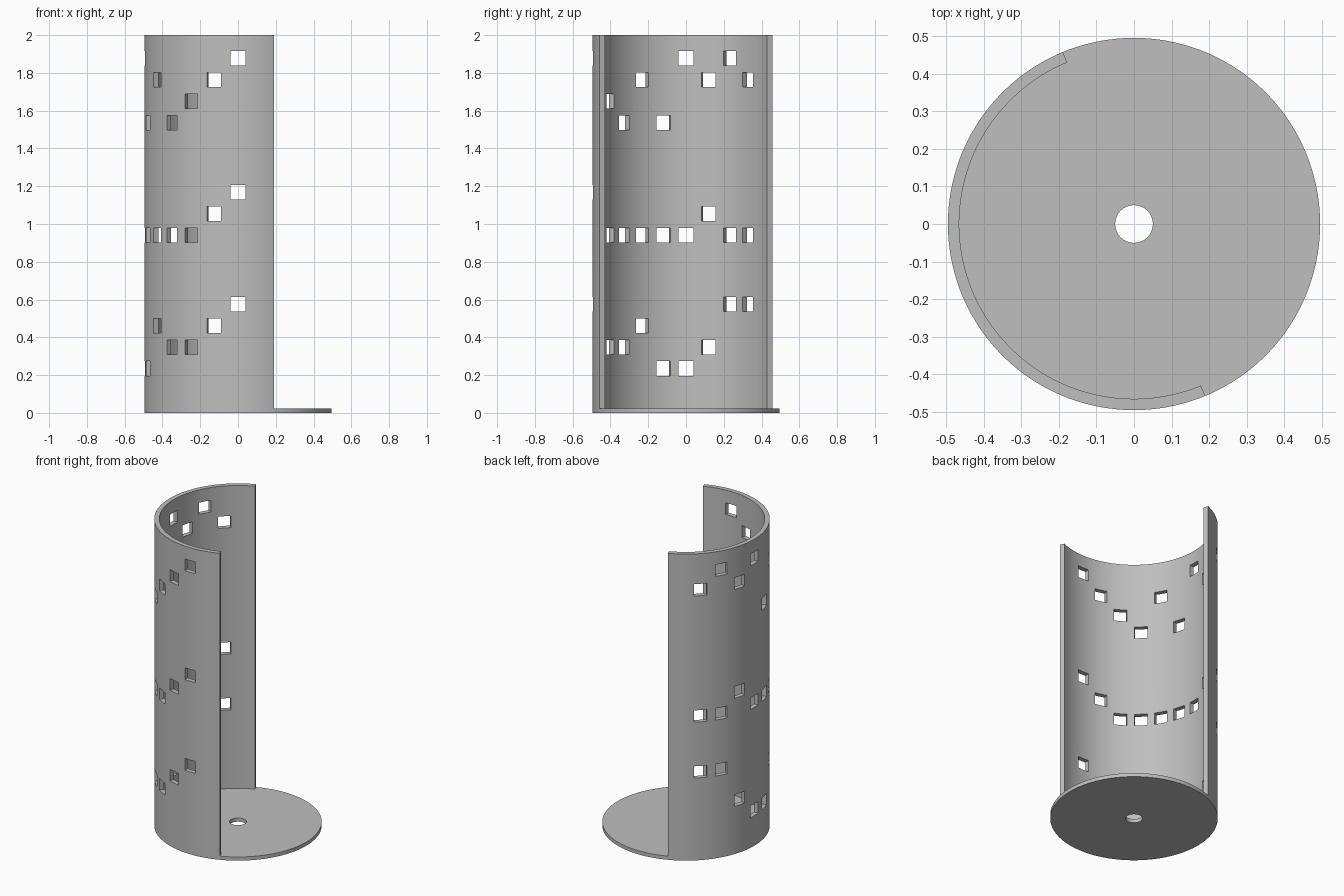
import bpy, bmesh, math
from mathutils import Matrix, Vector

if "Cube" in bpy.data.objects:
    bpy.data.objects.remove(bpy.data.objects["Cube"])

R_OUT, R_IN, R_BORE = 0.495, 0.465, 0.05
HEIGHT, PLATE = 2.0, 0.024
SEG = 192                       # steps in a full turn
PIN = 0.077                     # window size

grey = bpy.data.materials.new("light_grey")
grey.diffuse_color = (0.52, 0.52, 0.52, 1)
grey.use_nodes = True
grey.node_tree.nodes["Principled BSDF"].inputs["Base Color"].default_value = grey.diffuse_color


def make_object(name, bm):
    bmesh.ops.recalc_face_normals(bm, faces=bm.faces)
    mesh = bpy.data.meshes.new(name)
    bm.to_mesh(mesh)
    bm.free()
    mesh.materials.append(grey)
    obj = bpy.data.objects.new(name, mesh)
    bpy.context.collection.objects.link(obj)
    return obj


def ring(name, r0, r1, z0, z1, first, count):
    """Rectangular section swept around z; closed when it makes a full turn."""
    bm = bmesh.new()
    full = count == SEG
    loops = []
    for i in range(first, first + count + (0 if full else 1)):
        a = 2 * math.pi * (i % SEG) / SEG
        c, s = math.cos(a), math.sin(a)
        loops.append([bm.verts.new((r * c, r * s, z))
                      for r, z in ((r0, z0), (r1, z0), (r1, z1), (r0, z1))])
    for i in range(count):
        p, q = loops[i], loops[(i + 1) % len(loops)]
        for k in range(4):
            m = (k + 1) % 4
            bm.faces.new((p[k], p[m], q[m], q[k]))
    if not full:
        bm.faces.new(loops[0])
        bm.faces.new(loops[-1])
    return make_object(name, bm)


def boolean(target, tool, operation):
    tool.hide_render = True
    mod = target.modifiers.new(operation, 'BOOLEAN')
    mod.operation, mod.object, mod.solver = operation, tool, 'EXACT'
    bpy.context.view_layer.objects.active = target
    bpy.ops.object.modifier_apply(modifier=mod.name)
    bpy.data.objects.remove(tool, do_unlink=True)


# Half-round wall (112.5 to 292.5 degrees) standing on a round plate with a bore
shell = ring("perforated_half_shell", R_IN, R_OUT, PLATE, HEIGHT, 60, SEG // 2)
plate = ring("base_plate", R_BORE, R_OUT, 0, PLATE, 0, SEG)
boolean(shell, plate, 'UNION')

# Square windows: three rows of ten, each lowered by a number of steps
rows = ((1.878, "1010313210"), (1.168, "2212222210"), (0.576, "0023312210"))
bm = bmesh.new()
for top, steps in rows:
    for i, step in enumerate(steps):
        turn = Matrix.Rotation(math.radians(135 + 15 * i), 4, 'Z')
        place = Matrix.Translation((0.48, 0, top - 0.1137 * int(step)))
        size = Matrix.Diagonal(Vector((0.12, PIN, PIN, 1)))
        bmesh.ops.create_cube(bm, size=1, matrix=turn @ place @ size)
boolean(shell, make_object("window_cutter", bm), 'DIFFERENCE')

# Smooth curved surfaces, crisp edges
bpy.ops.object.select_all(action='DESELECT')
shell.select_set(True)
bpy.context.view_layer.objects.active = shell
bpy.ops.object.shade_smooth_by_angle(angle=math.radians(30))
